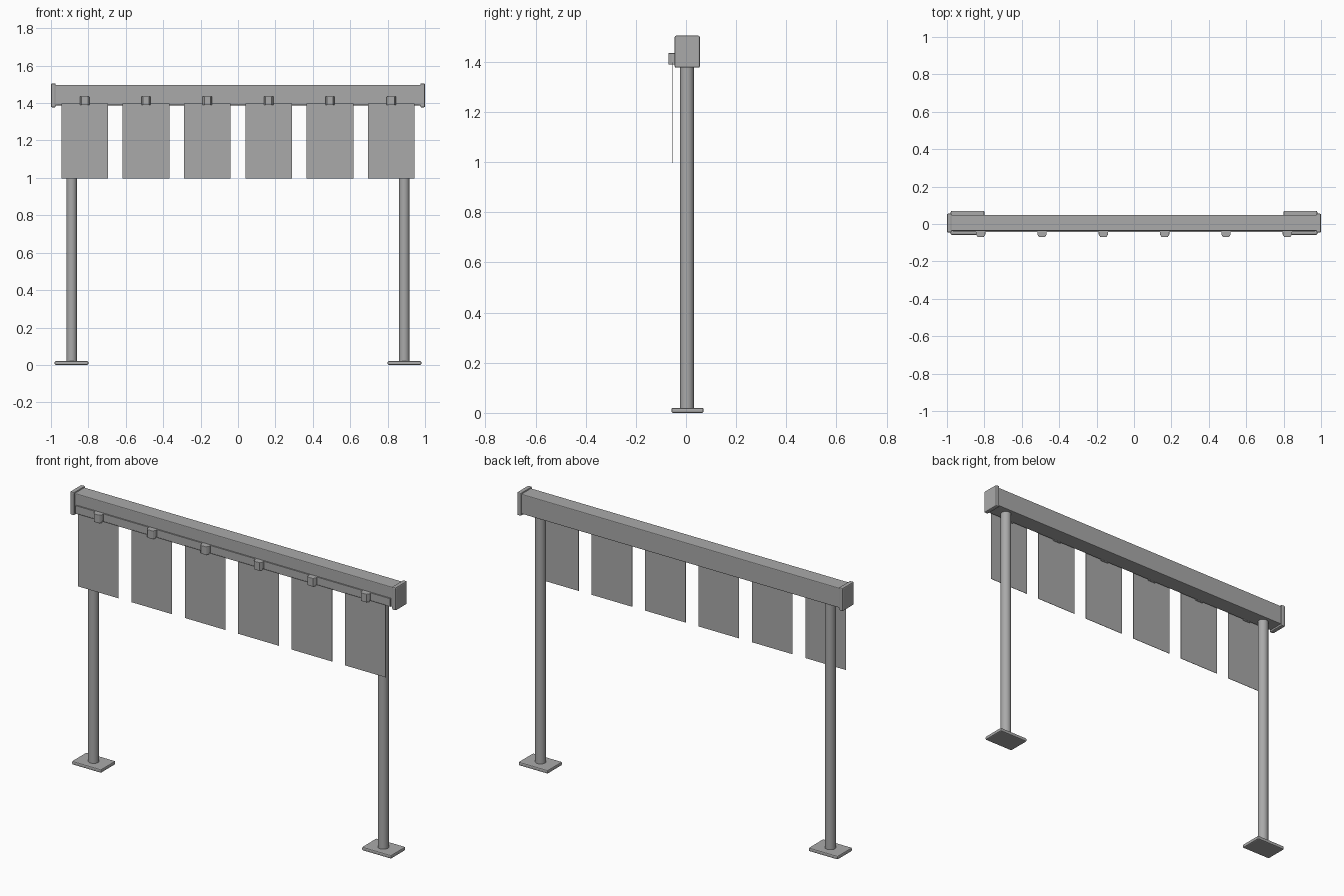
import bpy, bmesh, math

if "Cube" in bpy.data.objects:
    bpy.data.objects.remove(bpy.data.objects["Cube"])

YC = 0.006  # depth centre of the frame

grey = bpy.data.materials.new("plain grey")
grey.diffuse_color = (0.40, 0.40, 0.40, 1)
grey.use_nodes = True
grey.node_tree.nodes["Principled BSDF"].inputs["Base Color"].default_value = grey.diffuse_color


def finish(bm, name, bevel=0.0, segments=2):
    bmesh.ops.recalc_face_normals(bm, faces=bm.faces[:])
    mesh = bpy.data.meshes.new(name)
    bm.to_mesh(mesh)
    bm.free()
    mesh.materials.append(grey)
    ob = bpy.data.objects.new(name, mesh)
    bpy.context.collection.objects.link(ob)
    if bevel:
        mod = ob.modifiers.new("bevel", 'BEVEL')
        mod.width, mod.segments, mod.limit_method = bevel, segments, 'ANGLE'
    return ob


def box(name, x, y, z, bevel=0.0):
    """Box from (min, max) pairs."""
    bm = bmesh.new()
    bmesh.ops.create_cube(bm, size=1)
    for v in bm.verts:
        v.co = [r[0] if c < 0 else r[1] for c, r in zip(v.co, (x, y, z))]
    return finish(bm, name, bevel)


def prism(name, outline, z0, z1, bevel=0.0):
    """Vertical extrusion of a plan outline."""
    bm = bmesh.new()
    face = bm.faces.new([bm.verts.new((x, y, z0)) for x, y in outline])
    ext = bmesh.ops.extrude_face_region(bm, geom=[face])
    for g in ext["geom"]:
        if isinstance(g, bmesh.types.BMVert):
            g.co.z = z1
    return finish(bm, name, bevel)


# top beam with a thin raised clip strip along the lower front
box("beam", (-0.98, 0.98), (YC - 0.043, YC + 0.043), (1.388, 1.498), 0.004)
box("clip_strip", (-0.965, 0.965), (-0.044, -0.03), (1.39, 1.435))

# end caps, posts and base plates on both sides
for side, s in (("left", -1), ("right", 1)):
    box(side + "_end_cap", sorted((s * 0.975, s * 1.0)),
        (YC - 0.051, YC + 0.049), (1.377, 1.505), 0.006)
    box(side + "_base", sorted((s * 0.80, s * 0.98)),
        (YC - 0.064, YC + 0.064), (0, 0.02), 0.006)
    n = 32
    ring = [(s * 0.889 + 0.028 * math.cos(2 * math.pi * i / n),
             YC - 0.002 + 0.028 * math.sin(2 * math.pi * i / n)) for i in range(n)]
    post = prism(side + "_post", ring, 0.015, 1.395)
    bpy.context.view_layer.objects.active = post
    post.select_set(True)
    bpy.ops.object.shade_smooth_by_angle()
    post.select_set(False)

# six hanging sheets, each held by a tapered clip
for i in range(6):
    x = (i - 2.5) * 0.328
    box(f"sheet_{i + 1}", (x - 0.1245, x + 0.1245), (-0.0545, -0.0525), (0.997, 1.398))
    prism(f"clip_{i + 1}", [(x - 0.025, -0.042), (x - 0.025, -0.056), (x - 0.016, -0.07),
                            (x + 0.016, -0.07), (x + 0.025, -0.056), (x + 0.025, -0.042)],
          1.389, 1.435, 0.002)
